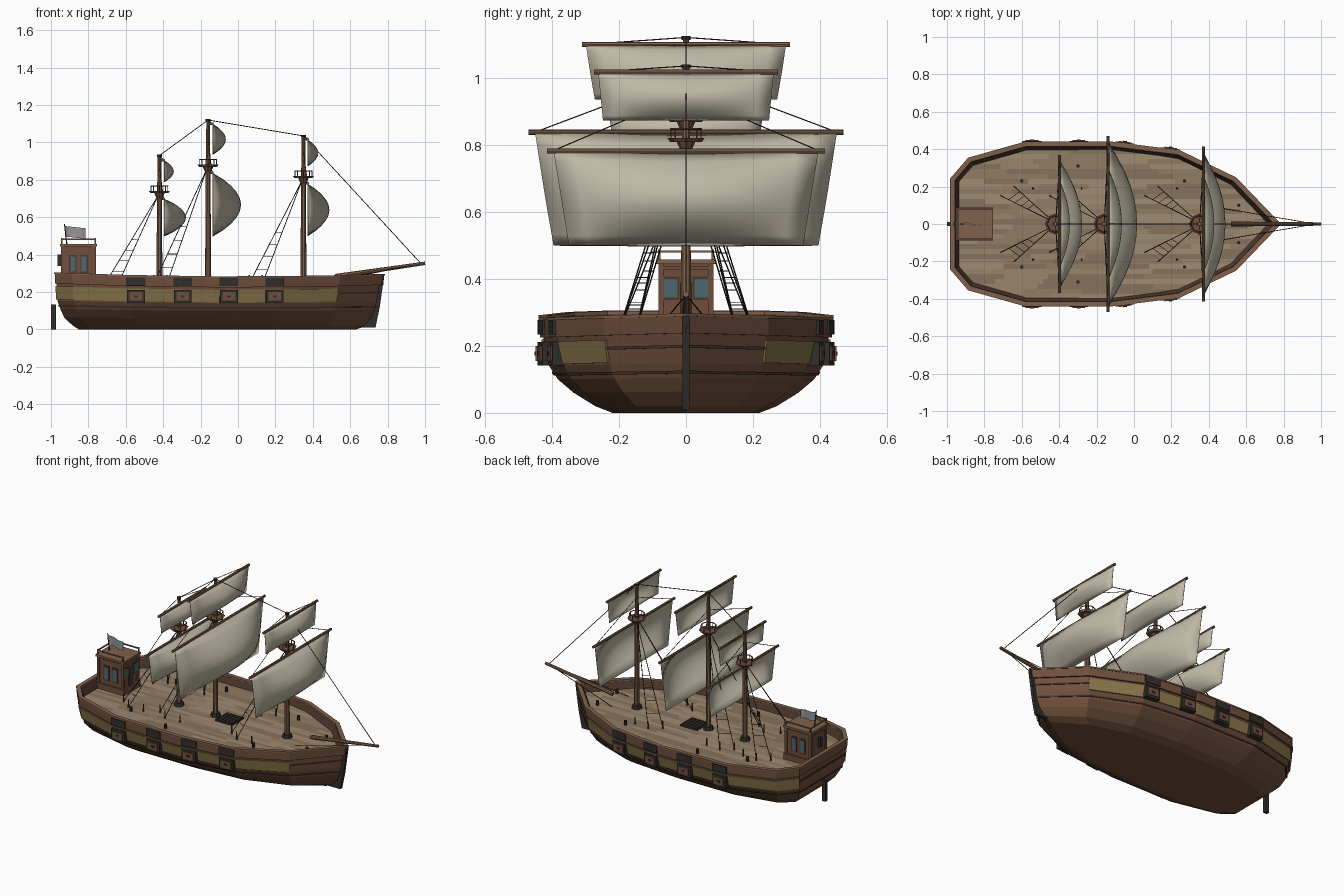
import bpy, bmesh, math, random
from mathutils import Vector, Matrix

if "Cube" in bpy.data.objects:
    bpy.data.objects.remove(bpy.data.objects["Cube"])
random.seed(4)

def mat(name, c):
    m = bpy.data.materials.new(name)
    m.diffuse_color = (*c, 1)
    m.use_nodes = True
    m.node_tree.nodes["Principled BSDF"].inputs["Base Color"].default_value = m.diffuse_color
    return m
HULL = mat("hull_wood", (.16, .078, .045))
TRIM = mat("trim_wood", (.22, .12, .07))
DARK = mat("dark_iron", (.03, .028, .026))
INNER = mat("dark_wood", (.07, .038, .025))
OCHRE = mat("ochre_paint", (.25, .18, .07))
SAIL = mat("canvas", (.52, .48, .38))
GLASS = mat("window_glass", (.07, .14, .15))
FLAG = mat("flag_cloth", (.30, .31, .32))
DECK = [mat("deck_%d" % i, c) for i, c in enumerate([(.32, .235, .15), (.28, .2, .125), (.24, .17, .105), (.35, .26, .17)])]

def mesh(name, verts, faces, mats, fix=True):
    me = bpy.data.meshes.new(name)
    me.from_pydata([tuple(v) for v in verts], [], faces)
    for m in (mats if isinstance(mats, list) else [mats]):
        me.materials.append(m)
    if fix:
        bm = bmesh.new()
        bm.from_mesh(me)
        bmesh.ops.recalc_face_normals(bm, faces=bm.faces)
        bm.to_mesh(me)
        bm.free()
    ob = bpy.data.objects.new(name, me)
    bpy.context.collection.objects.link(ob)
    return ob

def boxes(name, items, m):
    """items: (centre, size, z rotation)"""
    V, F = [], []
    for c, s, a in items:
        R, b = Matrix.Rotation(a, 3, 'Z'), len(V)
        for x in (-.5, .5):
            for y in (-.5, .5):
                for z in (-.5, .5):
                    V.append(Vector(c) + R @ Vector((x*s[0], y*s[1], z*s[2])))
        F += [[b+i for i in f] for f in [(0, 1, 3, 2), (4, 6, 7, 5), (0, 4, 5, 1), (2, 3, 7, 6), (0, 2, 6, 4), (1, 5, 7, 3)]]
    return mesh(name, V, F, m)

def rods(name, items, m, n=8):
    """items: (start, end, start radius, end radius)"""
    V, F = [], []
    for p, q, r0, r1 in items:
        p, q, b = Vector(p), Vector(q), len(V)
        rot = (q-p).to_track_quat('Z', 'Y')
        for o, r in ((p, r0), (q, r1)):
            V += [o + rot @ Vector((r*math.cos(2*math.pi*i/n), r*math.sin(2*math.pi*i/n), 0)) for i in range(n)]
        F += [[b+i, b+(i+1) % n, b+n+(i+1) % n, b+n+i] for i in range(n)]
        F += [[b+i for i in range(n)][::-1], [b+n+i for i in range(n)]]
    return mesh(name, V, F, m)

# Hull form: plan outline, plus width factor and x range at each height
half = [(-.97, .24), (-.88, .345), (-.58, .43), (-.12, .43), (.24, .385), (.54, .24), (.77, 0)]
loop = [(x, -y) for x, y in half] + half[-2::-1]
N = len(loop)
levels = [(0, .51, -.85, .63), (.02, .63, -.885, .69), (.06, .78, -.93, .725), (.10, .89, -.95, .74),
          (.14, .95, -.965, .75), (.23, .995, -.97, .765), (.40, 1, -.972, .78)]
normals = []
for i in range(N):
    p, a, b = (Vector(loop[j % N]) for j in (i, i-1, i+1))
    d0, d1 = (p-a).normalized(), (b-p).normalized()
    n0, n1 = Vector((d0.y, -d0.x)), Vector((d1.y, -d1.x))
    normals.append((n0+n1) / (1+n0.dot(n1)))

def pt(i, z, off=0):
    for a, b in zip(levels, levels[1:]):
        if z <= b[0]:
            break
    t = (z-a[0]) / (b[0]-a[0])
    fy, xs, xe = (a[k]+(b[k]-a[k])*t for k in (1, 2, 3))
    x, y = loop[i % N]
    n = normals[i % N]
    x = xs + (x+.97)/1.74*(xe-xs) + off*n.x
    return Vector((x, y*fy+off*n.y, z + .022*x*x*min(1, z/.2)))

def sweep(name, prof, m, i0=0, i1=None):
    """Carry a closed (offset, z) profile round the hull outline"""
    closed = i1 is None
    idx = range(N) if closed else range(i0, i1+1)
    k, V = len(prof), [pt(i, z, o) for i in idx for o, z in prof]
    c = len(idx)
    F = [[(s*k+j), (s*k+(j+1) % k), ((s+1) % c*k+(j+1) % k), ((s+1) % c*k+j)] for s in range(c if closed else c-1) for j in range(k)]
    if not closed:
        F += [list(range(k)), list(range((c-1)*k, c*k))]
    return mesh(name, V, F, m)

# Hull shell
hz = [0, .02, .06, .10, .14, .19, .236]
V = [pt(i, z) for z in hz for i in range(N)]
F = [[r*N+i, r*N+(i+1) % N, (r+1)*N+(i+1) % N, (r+1)*N+i] for r in range(len(hz)-1) for i in range(N)]
mesh("hull", V, F + [list(range(N))[::-1]], HULL)

# Bulwark, rail and hull bands
sweep("bulwark", [(-.03, .225), (.009, .225), (.009, .28), (-.012, .28)], HULL)
sweep("bulwark_lining", [(-.034, .23), (-.02, .23), (-.011, .274), (-.015, .274)], INNER)
sweep("rail_cap", [(-.014, .276), (.012, .276), (.012, .284), (-.014, .284)], TRIM)
for nm, z in (("lower_wale", .115), ("middle_wale", .187)):
    sweep(nm, [(-.005, z-.004), (.005, z-.004), (.005, z+.004), (-.005, z+.004)], INNER)
for nm, i0, i1 in (("ochre_band_front", 0, 5), ("ochre_band_back", 7, 12)):
    sweep(nm, [(-.01, .145), (.007, .145), (.007, .212), (-.01, .212)], OCHRE, i0, i1)

# Gunports and rail patches on both sides
frames, lids, knobs, patches = [], [], [], []
for x in (-.545, -.295, -.05, .195):
    for a, b in zip(half[1:], half[2:]):
        if a[0] <= x <= b[0]:
            break
    y = a[1] + (b[1]-a[1])*(x-a[0])/(b[0]-a[0])
    for s in (-1, 1):
        ang = s*math.atan2(b[1]-a[1], b[0]-a[0])
        frames.append(((x, s*(y-.004), .177), (.095, .035, .07), ang))
        lids.append(((x, s*(y+.002), .177), (.068, .034, .045), ang))
        knobs.append(((x, s*(y+.008), .177), (.02, .03, .012), ang))
        patches.append(((x, s*(y+.001), .256), (.1, .026, .044), ang))
boxes("gunport_frames", frames, DARK)
boxes("gunport_lids", lids, HULL)
boxes("gunport_knobs", knobs, DARK)
boxes("rail_patches", patches, DARK)

# Planked deck
dk = [pt(i, .236, -.028) for i in range(N//2, N)][::-1]

def edge(y, chain):
    y = abs(y)
    for a, b in zip(chain, chain[1:]):
        if min(a.y, b.y) <= y <= max(a.y, b.y) and a.y != b.y:
            return a.x + (b.x-a.x)*(y-a.y)/(b.y-a.y)
    return chain[0].x
mx = max(p.y for p in dk) - .0001
V, F, ids, rows = [], [], [], 30
for r in range(rows):
    y0, y1 = (-mx+2*mx*k/rows for k in (r, r+1))
    e = [(edge(y, dk[:3]), edge(y, dk[3:])) for y in (y0, y1)]
    lo, hi = max(q[0] for q in e), min(q[1] for q in e)
    cuts, x = [], lo + random.uniform(.08, .3)
    while x < hi-.05:
        cuts.append(x)
        x += random.uniform(.2, .4)
    A, B = [e[0][0]]+cuts+[e[0][1]], [e[1][0]]+cuts+[e[1][1]]
    for k in range(len(A)-1):
        b = len(V)
        V += [(A[k], y0, .24), (A[k+1], y0, .24), (B[k+1], y1, .24), (B[k], y1, .24)]
        F.append([b, b+1, b+2, b+3])
        ids.append(random.randrange(4))
deck = mesh("deck_planks", V, F, DECK, False)
for p, i in zip(deck.data.polygons, ids):
    p.material_index = i

# Stem, rudder and bowsprit
st = [(.64, .01), (.735, .01), (.758, .12), (.782, .29), (.76, .29), (.73, .12)]
mesh("stem_post", [(x, s*.01, z) for s in (-1, 1) for x, z in st],
     [list(range(6)), list(range(6, 12))] + [[i, (i+1) % 6, 6+(i+1) % 6, 6+i] for i in range(6)], DARK)
boxes("rudder", [((-.987, 0, .067), (.026, .02, .134), 0)], DARK)
rods("bowsprit", [((.52, 0, .284), (1, 0, .354), .013, .009)], TRIM)

# Masts, nests, sails and rigging
masts, collars, nests, yards, ropes, pins = [], [], [], [], [], []

def rope(p, q, r=.0022):
    ropes.append((p, q, r, r))

def sail(name, x, zt, zb, wt, wb, belly):
    nu, nv = 10, 12
    V, F = [], []
    for i in range(nu+1):
        u = i/nu
        for j in range(nv+1):
            v = 2*j/nv-1
            V.append((x+belly*math.sin(math.pi*u)**.85*(1-v*v), v*(wt+(wb-wt)*u), zt+(zb-zt)*u))
    F = [[i*(nv+1)+j, i*(nv+1)+j+1, (i+1)*(nv+1)+j+1, (i+1)*(nv+1)+j] for i in range(nu) for j in range(nv)]
    ob = mesh(name, V, F, SAIL)
    for p in ob.data.polygons:
        p.use_smooth = True
    ob.modifiers.new("thickness", 'SOLIDIFY').thickness = .003

# name, x, top, nest z, lower (yard z, bottom, yard half, sail half, foot half, belly), upper likewise
for nm, mxx, top, nz, lower, upper in (
        ("mizzen", -.42, .935, .735, (.70, .50, .37, .345, .31, .115), (.905, .79, .24, .23, .215, .05)),
        ("main", -.16, 1.125, .875, (.838, .50, .47, .45, .395, .15), (1.10, .937, .31, .298, .272, .068)),
        ("fore", .35, 1.04, .815, (.782, .50, .415, .395, .35, .115), (1.018, .873, .275, .262, .248, .055))):
    masts += [((mxx, 0, .23), (mxx, 0, nz+.04), .016, .013), ((mxx, 0, nz+.04), (mxx, 0, top), .012, .009)]
    collars += [((mxx, 0, .238), (mxx, 0, .262), .032, .026), ((mxx, 0, top-.012), (mxx, 0, top), .013, .013)]
    nests += [((mxx, 0, nz-.006), (mxx, 0, nz+.006), .048, .056), ((mxx, 0, nz-.035), (mxx, 0, nz-.006), .014, .028)]
    for k in range(8):
        a, b = k*math.pi/4, (k+1)*math.pi/4
        p, q = ((mxx+.045*math.cos(t), .045*math.sin(t), nz+.033) for t in (a, b))
        nests += [(p, q, .003, .003), ((p[0], p[1], nz), p, .002, .002)]
    for tag, (zy, zb, wy, wt, wb, be) in (("lower", lower), ("upper", upper)):
        yards.append(((mxx+.022, -wy, zy), (mxx+.022, wy, zy), .008, .008))
        yards.append(((mxx, 0, zy), (mxx+.022, 0, zy), .008, .008))
        sail(nm+"_"+tag+"_sail", mxx+.024, zy-.004, zb, wt, wb, be)
        peak = top-.004 if tag == "upper" else zy+.17
        for s in (-1, 1):
            rope((mxx+.022, s*wy*.96, zy), (mxx, 0, peak), .0018)
    # Shrouds with ratlines and deck pins
    for s in (-1, 1):
        head = Vector((mxx-.008, s*.01, nz-.02))
        feet = [Vector((mxx-.29, s*.15, .245)), Vector((mxx-.22, s*.2, .245))]
        for f in feet:
            rope(head, f)
            pins.append((f-Vector((0, 0, .008)), f+Vector((0, 0, .045)), .005, .004))
        for t in (.5, .62, .74, .86):
            rope(head.lerp(feet[0], t), head.lerp(feet[1], t), .0015)
        f = Vector((mxx-.12, s*.19, .24))
        pins.append((f, f+Vector((0, 0, .045)), .005, .004))
rope((-.42, 0, .93), (-.16, 0, 1.12))
rope((-.16, 0, 1.12), (.35, 0, 1.035))
rope((.35, 0, 1.035), (.975, 0, .356))
for s in (-1, 1):
    rope((.97, 0, .352), (.47, s*.085, .25))
    for x, y in ((-.6, .23), (.27, .23), (.56, .1), (-.3, .31)):
        collars.append(((x, s*y, .238), (x, s*y, .268), .009, .009))
rods("masts", masts, TRIM, 10)
rods("mast_collars_and_bollards", collars, DARK)
rods("crows_nests", nests, HULL)
rods("yards", yards, TRIM)
rods("rigging", ropes, DARK, 5)
rods("belaying_pins", pins, INNER, 6)

# Deck hatch with grating
boxes("hatch_frame", [((-.06, 0, .244), (.12, .12, .012), 0)], DARK)
boxes("hatch_grating", [((-.11+.025*i, 0, .251), (.008, .11, .006), 0) for i in range(5)], INNER)

# Stern cabin
cx = -.853
boxes("cabin", [((cx, 0, .34), (.175, .15, .21), 0)], HULL)
boxes("cabin_trim", [((cx+sx*.086, sy*.074, .34), (.016, .016, .21), 0) for sx in (-1, 1) for sy in (-1, 1)]
      + [((cx, 0, .255), (.2, .172, .045), 0), ((cx, 0, .432), (.186, .162, .012), 0)], HULL)
boxes("cabin_roof", [((cx, 0, .451), (.2, .176, .014), 0)], TRIM)
boxes("roof_rail", [((cx+sx*.09, sy*.08, .471), (.008, .008, .034), 0) for sx in (-1, 1) for sy in (-1, 1)]
      + [((cx, s*.08, .482), (.186, .007, .007), 0) for s in (-1, 1)] + [((cx-.09, 0, .482), (.007, .16, .007), 0)], TRIM)
side = [(cx+d, s*.076, .35) for d in (-.03, .03) for s in (-1, 1)]
end = [(cx+.0885, s*.047, .372) for s in (-1, 1)]
boxes("window_frames", [(p, (.04, .006, .095), 0) for p in side] + [(p, (.006, .056, .07), 0) for p in end], INNER)
boxes("window_panes", [(p, (.026, .01, .078), 0) for p in side] + [(p, (.01, .044, .056), 0) for p in end], GLASS)
boxes("cabin_door", [((cx+.0885, 0, .33), (.007, .036, .12), 0)], INNER)
boxes("stern_lantern", [((-.955, 0, .37), (.018, .02, .06), 0)], DARK)

# Flag
rods("flag_pole", [((-.915, 0, .455), (-.928, 0, .565), .004, .003)], DARK, 6)
V = [(-.925+.11*i/6, .008*math.sin(i), z-.012*i/6) for i in range(7) for z in (.497, .553)]
flag = mesh("flag", V, [[2*i, 2*i+2, 2*i+3, 2*i+1] for i in range(6)], FLAG)
flag.modifiers.new("thickness", 'SOLIDIFY').thickness = .002
